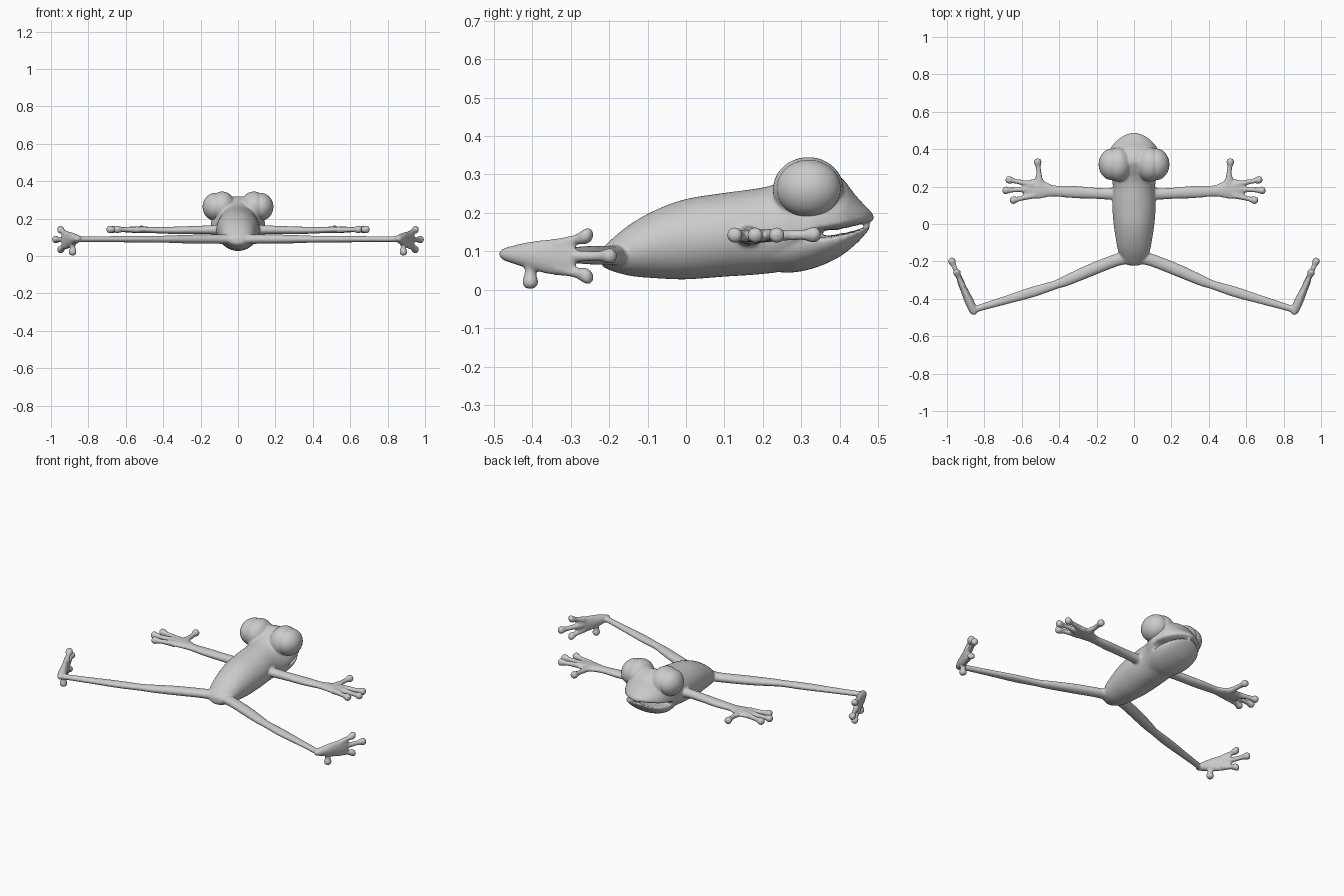
import bpy, bmesh, math
from mathutils import Vector, Matrix

bm = bmesh.new()


def spline(rows, steps):
    """Catmull-Rom through rows of numbers."""
    out = []
    n = len(rows)
    for i in range(n - 1):
        a, b, c, d = (rows[max(0, min(n - 1, i + k))] for k in (-1, 0, 1, 2))
        for s in range(steps):
            t = s / steps
            out.append([0.5 * (2 * q + (r - p) * t + (2 * p - 5 * q + 4 * r - u) * t * t
                        + (3 * q - p - 3 * r + u) * t ** 3) for p, q, r, u in zip(a, b, c, d)])
    out.append(list(rows[-1]))
    return out


def loft(rows, side=1, steps=5, sides=24):
    """rows: x, y, z, half width, height above, height below."""
    rows = spline([r if len(r) == 6 else (*r, r[-1]) for r in rows], steps)
    pts = [Vector((r[0] * side, r[1], r[2])) for r in rows]
    rings = []
    for i, r in enumerate(rows):
        d = (pts[min(i + 1, len(pts) - 1)] - pts[max(i - 1, 0)]).normalized()
        if math.hypot(d.x, d.y) > 0.3:
            d.z, up = 0, Vector((0, 0, 1))
        else:
            up = Vector((0, 1, 0))
        across = d.cross(up).normalized()
        ring = []
        for k in range(sides):
            a = 2 * math.pi * k / sides
            s = math.sin(a)
            ring.append(bm.verts.new(pts[i] + across * (max(r[3], .001) * math.cos(a))
                        + up * (s * max(r[4] if s > 0 else r[5], .001))))
        rings.append(ring)
    faces = [bm.faces.new(rings[0][::-1]), bm.faces.new(rings[-1])]
    for p, q in zip(rings, rings[1:]):
        for k in range(sides):
            j = (k + 1) % sides
            faces.append(bm.faces.new((p[k], p[j], q[j], q[k])))
    bmesh.ops.recalc_face_normals(bm, faces=faces)


def digit(base, tip, side, r=.014, bulb=.021):
    """Finger or toe with a round pad at the tip."""
    base, tip = Vector(base), Vector(tip)
    n = (tip - base).normalized()
    rows = []
    for p, w in ((base, r * 1.3), (base.lerp(tip, .5), r), (tip - n * .03, r * .95),
                 (tip - n * .012, bulb * .85), (tip, bulb), (tip + n * .013, bulb * .8),
                 (tip + n * .02, .003)):
        rows.append((*p, w, w))
    loft(rows, side, 4, 14)


def section(y, w, z, top, bottom):
    return (0, y, z, w, top - z, z - bottom)


# torso and upper head
loft([section(*r) for r in (
    (-.222, .02, .085, .1, .07), (-.208, .052, .087, .118, .055),
    (-.15, .083, .1, .167, .037), (-.08, .097, .117, .207, .03),
    (0, .109, .13, .236, .027), (.1, .116, .14, .252, .034),
    (.2, .113, .145, .266, .041), (.25, .122, .15, .282, .052),
    (.3, .14, .157, .308, .1), (.34, .144, .162, .319, .147),
    (.4, .128, .172, .295, .158), (.44, .098, .18, .247, .167),
    (.47, .06, .186, .214, .175), (.488, .015, .188, .196, .18))], sides=40)
# lower jaw
loft([section(*r) for r in (
    (.12, .07, .09, .12, .055), (.25, .11, .12, .135, .045),
    (.3, .124, .125, .139, .048), (.35, .127, .13, .139, .062),
    (.4, .116, .138, .145, .086), (.44, .09, .149, .154, .117),
    (.465, .055, .159, .163, .143), (.478, .015, .164, .168, .16))], sides=40)

for s in (-1, 1):
    # brow bulge behind each eye
    bmesh.ops.create_uvsphere(bm, u_segments=32, v_segments=20, radius=1,
                              matrix=Matrix.Translation((s * .085, .318, .262))
                              @ Matrix.Diagonal((.073, .092, .083, 1)))
    # hind leg
    loft([(.02, -.175, .09, .035, .028), (.1, -.195, .09, .033, .025), (.24, -.25, .09, .033, .024),
          (.36, -.302, .09, .029, .02), (.42, -.325, .09, .024, .018), (.54, -.363, .09, .028, .018),
          (.68, -.405, .09, .023, .016), (.82, -.447, .09, .018, .015),
          (.86, -.46, .09, .019, .016), (.874, -.464, .09, .006, .008)], s)
    # hind foot, a flat plate standing on edge
    loft([(.85, -.484, .092, .006, .008), (.856, -.47, .092, .02, .017), (.878, -.42, .09, .024, .032),
          (.905, -.36, .086, .02, .045), (.93, -.305, .085, .015, .05),
          (.937, -.288, .085, .008, .04)], s)
    for base, tip in (((.915, -.335, .115), (.947, -.26, .139)),
                      ((.92, -.32, .087), (.974, -.199, .088)),
                      ((.915, -.335, .058), (.947, -.26, .036)),
                      ((.884, -.405, .075), (.884, -.405, .021))):
        digit(base, tip, s)
    # front leg
    loft([(.06, .165, .14, .04, .032), (.13, .161, .14, .031, .025), (.22, .165, .139, .03, .022),
          (.33, .172, .137, .033, .02), (.43, .177, .138, .03, .017),
          (.5, .185, .14, .05, .017), (.545, .187, .14, .052, .016),
          (.58, .187, .14, .04, .014), (.6, .187, .14, .01, .006)], s)
    for base, tip in (((.5, .2, .14), (.515, .332, .143)),
                      ((.54, .21, .142), (.668, .236, .142)),
                      ((.55, .187, .14), (.685, .18, .142)),
                      ((.53, .155, .14), (.645, .127, .142))):
        digit(base, tip, s)
    # web at the thumb root
    loft([(.5, .19, .14, .045, .015), (.508, .23, .141, .026, .014),
          (.512, .265, .142, .012, .012)], s, 4, 14)

mesh = bpy.data.meshes.new("frog_body")
bm.to_mesh(mesh)
bm.free()
body = bpy.data.objects.new("frog_body", mesh)
bpy.context.collection.objects.link(body)
# fuse the parts into one soft skin
fuse = body.modifiers.new("fuse", 'REMESH')
fuse.mode = 'VOXEL'
fuse.voxel_size = .0055
fuse.use_smooth_shade = True
soften = body.modifiers.new("soften", 'SMOOTH')
soften.factor = .5
soften.iterations = 5

# eyes
for s, label in ((-1, "left"), (1, "right")):
    bpy.ops.mesh.primitive_uv_sphere_add(segments=40, ring_count=24, radius=1,
                                         location=(s * .119, .319, .263))
    eye = bpy.context.object
    eye.name = label + "_eye"
    eye.scale = (.07, .084, .075)
    bpy.ops.object.shade_smooth()
